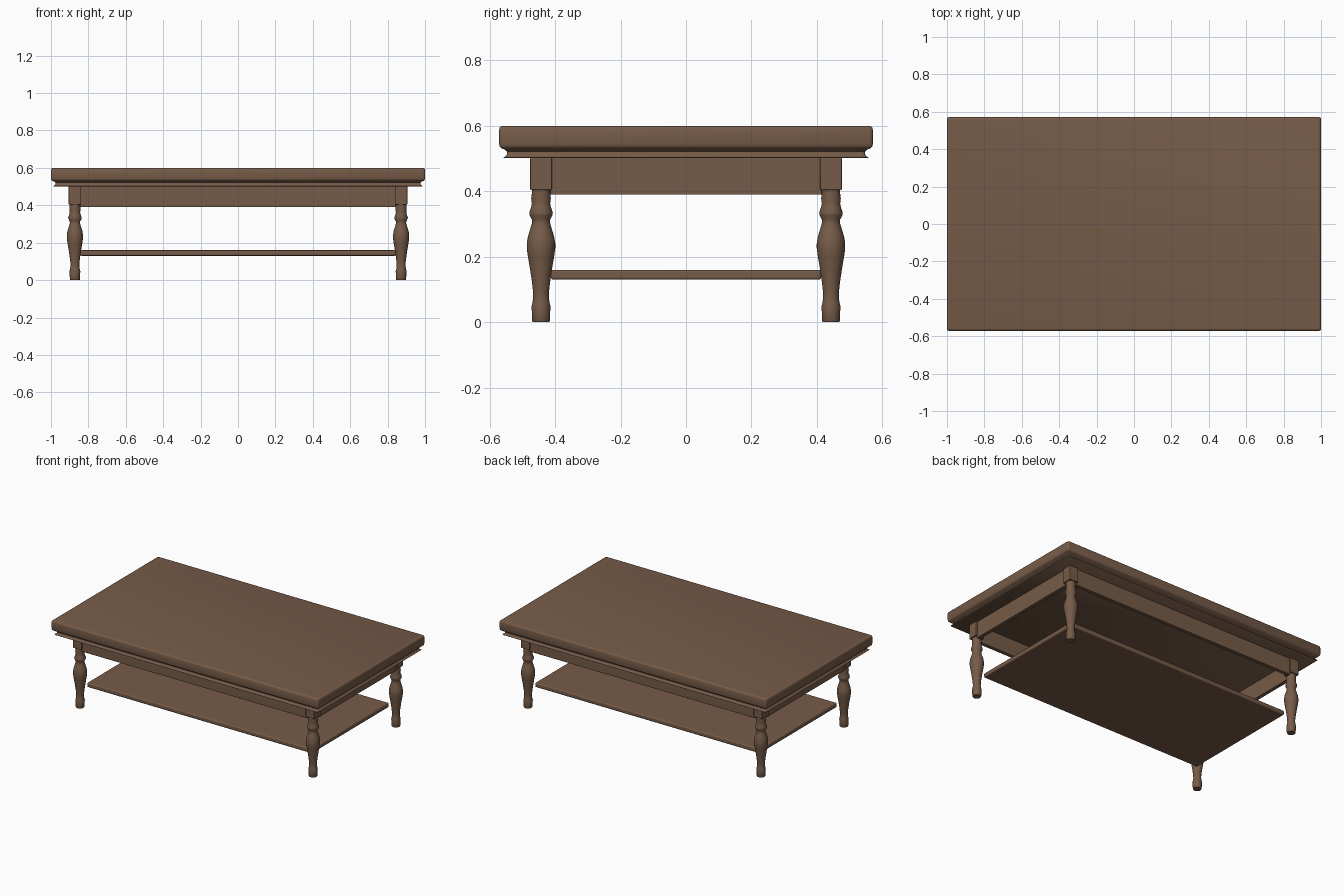
import bpy, bmesh, math

if "Cube" in bpy.data.objects:
    bpy.data.objects.remove(bpy.data.objects["Cube"])

wood = bpy.data.materials.new("brown_wood")
wood.diffuse_color = (0.18, 0.105, 0.065, 1)
wood.use_nodes = True
wood.node_tree.nodes["Principled BSDF"].inputs["Base Color"].default_value = wood.diffuse_color


def finish(name, bm, loc=(0, 0, 0), bevel=0, smooth=40):
    bmesh.ops.recalc_face_normals(bm, faces=bm.faces)
    mesh = bpy.data.meshes.new(name)
    bm.to_mesh(mesh)
    bm.free()
    mesh.materials.append(wood)
    ob = bpy.data.objects.new(name, mesh)
    ob.location = loc
    bpy.context.collection.objects.link(ob)
    if bevel:
        mod = ob.modifiers.new("soft_edges", 'BEVEL')
        mod.width, mod.segments = bevel, 3
    bpy.ops.object.select_all(action='DESELECT')
    ob.select_set(True)
    bpy.context.view_layer.objects.active = ob
    bpy.ops.object.shade_smooth_by_angle(angle=math.radians(smooth))
    return ob


def loft(rings):
    """Skin a stack of closed rings and cap both ends."""
    bm = bmesh.new()
    loops = [[bm.verts.new(p) for p in ring] for ring in rings]
    n = len(loops[0])
    for a, b in zip(loops, loops[1:]):
        for i in range(n):
            j = (i + 1) % n
            bm.faces.new((a[i], a[j], b[j], b[i]))
    bm.faces.new(loops[0][::-1])
    bm.faces.new(loops[-1])
    return bm


def rounded_rect(hx, hy, z, r=0.01, seg=3):
    pts = []
    for k, (sx, sy) in enumerate([(1, 1), (-1, 1), (-1, -1), (1, -1)]):
        for i in range(seg + 1):
            a = math.pi / 2 * (k + i / seg)
            pts.append((sx * (hx - r) + r * math.cos(a),
                        sy * (hy - r) + r * math.sin(a), z))
    return pts


def box(name, center, size, bevel):
    bm = bmesh.new()
    bmesh.ops.create_cube(bm, size=1)
    bmesh.ops.scale(bm, vec=size, verts=bm.verts)
    return finish(name, bm, center, bevel)


# Table top with rounded edge and cove moulding: (inset, height)
edge = [(0.015, 0.501), (0.013, 0.503), (0.020, 0.507), (0.024, 0.513),
        (0.024, 0.521), (0.018, 0.527), (0.007, 0.531), (0.002, 0.536),
        (0, 0.544), (0, 0.588), (0.0015, 0.594), (0.006, 0.5985), (0.012, 0.6)]
finish("table_top", loft([rounded_rect(1 - i, 0.571 - i, z) for i, z in edge]))

# Turned legs with square blocks: (radius, height)
turning = [(0.025, 0), (0.027, 0.004), (0.028, 0.03), (0.029, 0.048),
           (0.026, 0.06), (0.024, 0.075), (0.0245, 0.095), (0.028, 0.125),
           (0.034, 0.165), (0.040, 0.20), (0.0435, 0.225), (0.0435, 0.24),
           (0.040, 0.262), (0.032, 0.288), (0.027, 0.305), (0.028, 0.314),
           (0.035, 0.327), (0.036, 0.335), (0.030, 0.352), (0.028, 0.362),
           (0.030, 0.378), (0.028, 0.395), (0.028, 0.41)]
LX, LY, SIDES = 0.872, 0.443, 32
for sx, side in ((-1, "left"), (1, "right")):
    for sy, end in ((-1, "front"), (1, "back")):
        rings = [[(r * math.cos(2 * math.pi * k / SIDES),
                   r * math.sin(2 * math.pi * k / SIDES), z)
                  for k in range(SIDES)] for r, z in turning]
        finish(f"{end}_{side}_leg", loft(rings), (sx * LX, sy * LY, 0))
        box(f"{end}_{side}_leg_block", (sx * LX, sy * LY, 0.4535),
            (0.066, 0.066, 0.099), 0.003)

# Apron boards between the legs
for s, end, side in ((-1, "front", "left"), (1, "back", "right")):
    box(f"{end}_apron", (0, s * 0.453, 0.4465), (1.69, 0.025, 0.113), 0.002)
    box(f"{side}_apron", (s * 0.882, 0, 0.4465), (0.025, 0.83, 0.113), 0.002)

# Lower shelf resting against the legs
box("lower_shelf", (0, 0, 0.145), (1.685, 0.825, 0.03), 0.007)
